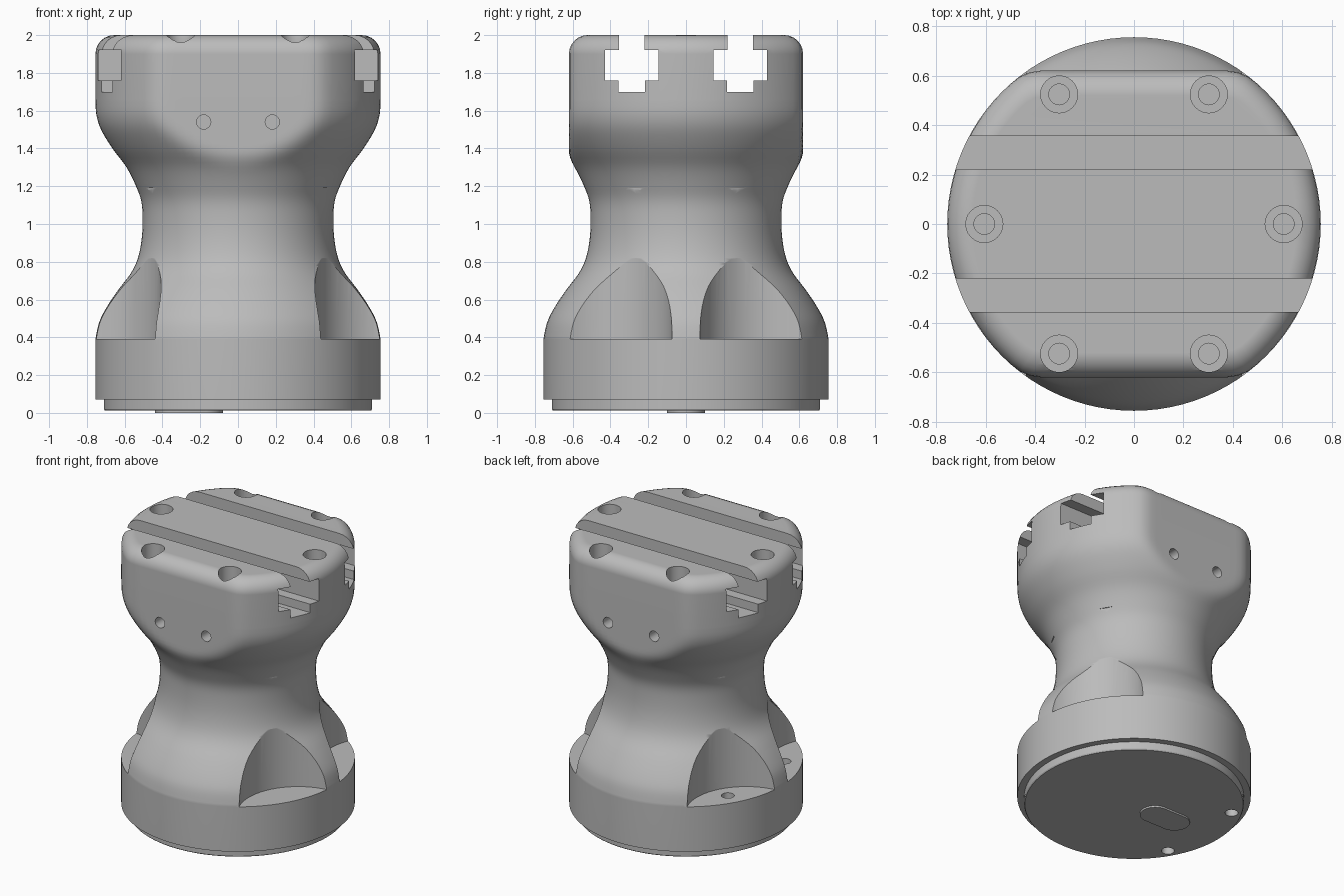
import bpy, bmesh
from math import sin, cos, pi, radians
from mathutils import Vector, Matrix

if "Cube" in bpy.data.objects:
    bpy.data.objects.remove(bpy.data.objects["Cube"])

grey = bpy.data.materials.new("plain grey")
grey.use_nodes = True
grey.diffuse_color = (0.5, 0.5, 0.5, 1)
grey.node_tree.nodes["Principled BSDF"].inputs["Base Color"].default_value = (0.5, 0.5, 0.5, 1)


def finish(name, bm):
    bmesh.ops.recalc_face_normals(bm, faces=bm.faces)
    mesh = bpy.data.meshes.new(name)
    bm.to_mesh(mesh)
    bm.free()
    mesh.materials.append(grey)
    ob = bpy.data.objects.new(name, mesh)
    bpy.context.collection.objects.link(ob)
    return ob


def prism(name, outline, sweep):
    """Extrude a closed outline of 3D points along a vector."""
    bm = bmesh.new()
    face = bm.faces.new([bm.verts.new(p) for p in outline])
    new = bmesh.ops.extrude_face_region(bm, geom=[face], use_keep_orig=True)["geom"]
    bmesh.ops.translate(bm, vec=Vector(sweep),
                        verts=[v for v in new if isinstance(v, bmesh.types.BMVert)])
    return finish(name, bm)


def cylinder(name, centre, radius, depth, sides=24, along_y=False):
    bm = bmesh.new()
    turn = Matrix.Rotation(pi / 2, 4, "X") if along_y else Matrix()
    bmesh.ops.create_cone(bm, cap_ends=True, segments=sides, radius1=radius, radius2=radius,
                          depth=depth, matrix=Matrix.Translation(centre) @ turn)
    return finish(name, bm)


def smooth_path(points, steps):
    """Catmull-Rom curve through the points."""
    pts = [Vector(p) for p in points]
    pts = [pts[0]] + pts + [pts[-1]]
    out = []
    for a, b, c, d in zip(pts, pts[1:], pts[2:], pts[3:]):
        for i in range(steps):
            t = i / steps
            out.append(0.5 * (2 * b + (c - a) * t + (2 * a - 5 * b + 4 * c - d) * t * t
                              + (3 * b - a - 3 * c + d) * t ** 3))
    return out + [pts[-1]]


def soft_min(a, b, k=0.04):
    h = max(k - abs(a - b), 0) / k
    return min(a, b) - h * h * k / 4


# Body: rings of (height, radius, half depth); the head is flattened front and back
SEGS, FREE, FLAT, FILLET = 96, 9, 0.62, 0.1
rings = [(0.012, 0.705, FREE), (0.02, 0.71, FREE), (0.07, 0.71, FREE), (0.07, 0.755, FREE)]
waist = [(0.39, 0.755), (0.48, 0.735), (0.56, 0.695), (0.65, 0.635), (0.74, 0.567),
         (0.82, 0.53), (0.92, 0.51), (1.03, 0.505), (1.12, 0.512), (1.2, 0.54),
         (1.3, 0.59), (1.4, 0.665), (1.5, 0.725), (1.58, 0.75), (1.66, 0.755)]
rings += [(z, r, FLAT if z > 1.2 else FREE) for z, r in smooth_path(waist, 4)]
for i in range(7):
    a = i * pi / 12
    inset = FILLET * (1 - cos(a))
    rings.append((2 - FILLET + FILLET * sin(a), 0.755 - inset, FLAT - inset))

bm = bmesh.new()
loops = []
for z, r, limit in rings:
    loop = []
    for i in range(SEGS):
        a = 2 * pi * i / SEGS
        y = r * sin(a)
        y = soft_min(abs(y), limit) * (1 if y >= 0 else -1)
        loop.append(bm.verts.new((r * cos(a), y, z)))
    loops.append(loop)
for low, high in zip(loops, loops[1:]):
    for i in range(SEGS):
        j = (i + 1) % SEGS
        bm.faces.new((low[i], low[j], high[j], high[i]))
bm.faces.new(loops[0])
bm.faces.new(loops[-1])
body = finish("body", bm)

cutters = []

# T-shaped slots running across the head
half_slot = [(0.067, 2.1), (0.067, 1.92), (0.142, 1.92), (0.142, 1.76), (0.07, 1.76), (0.07, 1.7)]
for side in (-1, 1):
    yc = side * 0.288
    outline = [(-1, yc + w, z) for w, z in half_slot]
    outline += [(-1, yc - w, z) for w, z in reversed(half_slot)]
    cutters.append(prism("slot_cutter", outline, (2, 0, 0)))

# Scooped pockets around the base
for deg in (30, 150, 210, 330):
    a = radians(deg)
    cutters.append(cylinder("pocket_cutter", (0.92 * cos(a), 0.92 * sin(a), 0.79),
                            0.39, 0.8, 64))

# Mounting holes through the floor of the pockets on one side
for deg in (150, 210):
    a = radians(deg)
    cutters.append(cylinder("floor_hole_cutter", (0.64 * cos(a), 0.64 * sin(a), 0.2), 0.042, 0.6))

# Counterbored bolt holes in the top
for i in range(6):
    a = i * pi / 3
    x, y = 0.605 * cos(a), 0.605 * sin(a)
    cutters.append(cylinder("counterbore_cutter", (x, y, 2), 0.075, 0.26))
    cutters.append(cylinder("bolt_hole_cutter", (x, y, 1.9), 0.042, 0.3))

# Small round holes in the flat front and back
for x in (-0.182, 0.182):
    for side in (-1, 1):
        cutters.append(cylinder("side_hole_cutter", (x, side * FLAT, 1.54), 0.038, 0.24,
                                16, along_y=True))

bpy.context.view_layer.objects.active = body
for cutter in cutters:
    cutter.hide_render = True
    mod = body.modifiers.new("cut", "BOOLEAN")
    mod.operation = "DIFFERENCE"
    mod.solver = "EXACT"
    mod.object = cutter
    bpy.ops.object.modifier_apply(modifier=mod.name)
for cutter in cutters:
    bpy.data.objects.remove(cutter)

# Rounded pad under the base
pad_outline = []
for i in range(32):
    a = pi * (i + 0.5) / 16 - pi / 2
    pad_outline.append((-0.26 + (0.08 if cos(a) > 0 else -0.08) + 0.1 * cos(a), 0.1 * sin(a), 0))
pad = prism("base_pad", pad_outline, (0, 0, 0.02))

# Smooth shading with crisp machined edges
bpy.context.view_layer.update()
bpy.ops.object.select_all(action="DESELECT")
body.select_set(True)
pad.select_set(True)
bpy.context.view_layer.objects.active = body
bpy.ops.object.shade_smooth_by_angle(angle=radians(30))
weighted = body.modifiers.new("even_shading", "WEIGHTED_NORMAL")
weighted.keep_sharp = True
